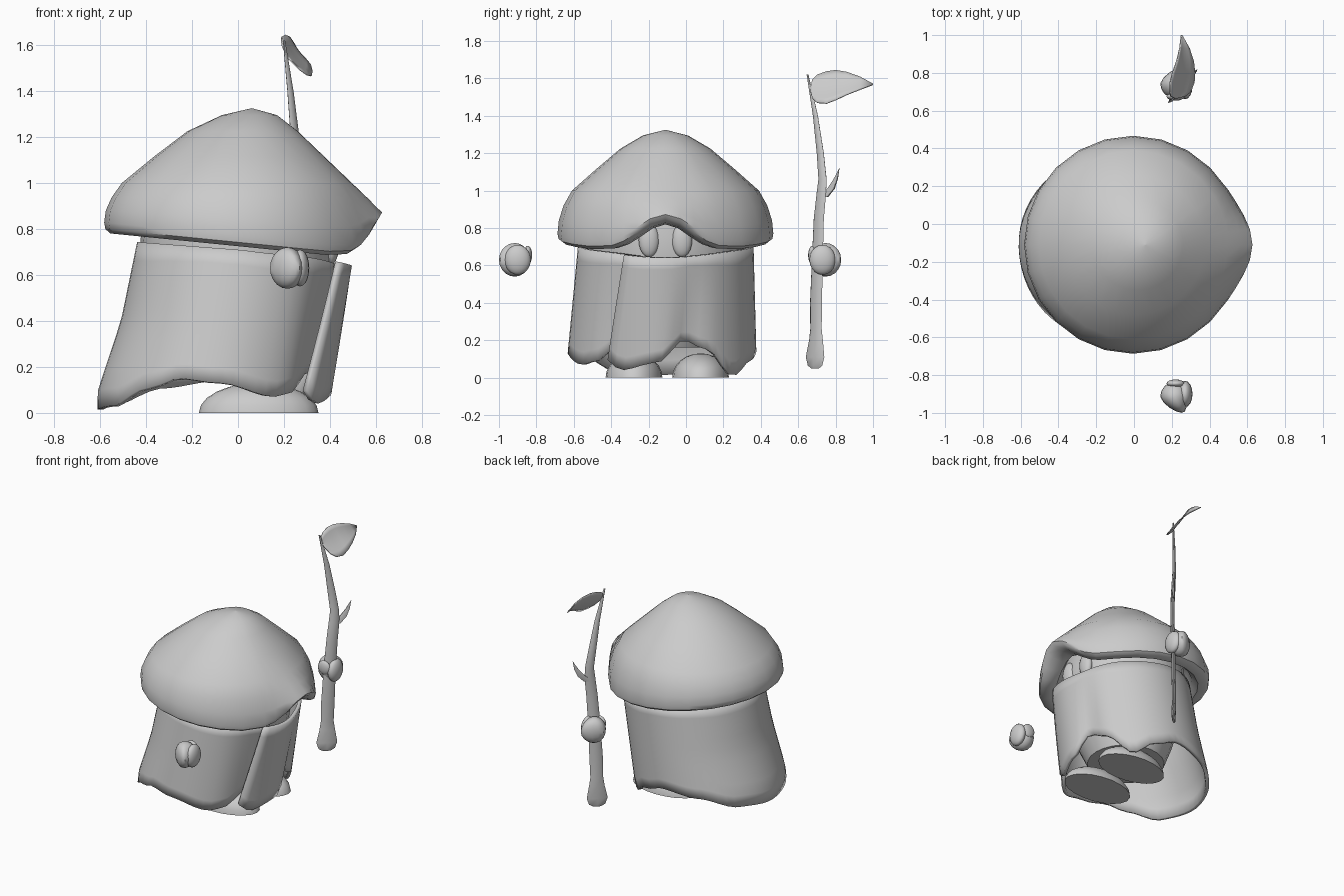
import bpy, bmesh
from math import sin, cos, radians, pi, exp
from mathutils import Vector

if "Cube" in bpy.data.objects:
    bpy.data.objects.remove(bpy.data.objects["Cube"])

CY = -0.11  # body centre line


def finish(name, bm):
    bmesh.ops.recalc_face_normals(bm, faces=bm.faces)
    me = bpy.data.meshes.new(name)
    bm.to_mesh(me)
    bm.free()
    ob = bpy.data.objects.new(name, me)
    bpy.context.collection.objects.link(ob)
    return ob


def loft(name, rings, closed=True, caps=True):
    """Skin a list of point rings."""
    bm = bmesh.new()
    vs = [[bm.verts.new(p) for p in r] for r in rings]
    n = len(rings[0])
    for a, b in zip(vs, vs[1:]):
        for i in range(n if closed else n - 1):
            j = (i + 1) % n
            bm.faces.new((a[i], a[j], b[j], b[i]))
    if caps:
        bm.faces.new(vs[0])
        bm.faces.new(vs[-1])
    bmesh.ops.remove_doubles(bm, verts=bm.verts, dist=1e-5)
    return finish(name, bm)


def interp(table, t):
    for (a, va), (b, vb) in zip(table, table[1:]):
        if t <= b:
            k = max(0, (t - a) / (b - a))
            k = k * k * (3 - 2 * k)
            return va + (vb - va) * k
    return table[-1][1]


def blob(name, loc, size):
    bpy.ops.mesh.primitive_uv_sphere_add(segments=16, ring_count=10, location=loc)
    ob = bpy.context.object
    ob.name = name
    ob.scale = size
    return ob


def oval(c, rx, ry, n=8, turn=0):
    pts = []
    for i in range(n):
        u, v = rx * cos(2 * pi * i / n), ry * sin(2 * pi * i / n)
        pts.append((c[0] + u * cos(turn) - v * sin(turn), c[1] + u * sin(turn) + v * cos(turn), c[2]))
    return pts


# Mushroom cap: radius, height, x shift, tilt, arch lift, arch bulge
cap = [(.001, 1.325, .06, 0, 0, 0), (.12, 1.295, .05, 0, 0, 0), (.24, 1.225, .02, 0, 0, 0),
       (.37, 1.115, .005, 0, 0, 0), (.50, 1.0, 0, 0, .0, 0), (.545, .92, 0, .03, .03, .025),
       (.57, .84, 0, .07, .09, .045), (.577, .77, 0, .1, .165, .055), (.572, .742, 0, .1, .17, .045),
       (.55, .725, 0, .1, .16, .025), (.50, .725, 0, .1, .145, .01), (.46, .76, 0, .1, .11, 0),
       (.43, .86, 0, .05, .04, 0), (.28, .98, 0, 0, 0, 0), (.001, 1.04, 0, 0, 0, 0)]
angles = sorted([15 * i for i in range(24)] + [7.5, 22.5, 337.5, 352.5])
rings = []
for r, z, sx, tilt, lift, bulge in cap:
    ring = []
    for deg in angles:
        a = radians(deg)
        w = exp(-(min(deg, 360 - deg) / 19) ** 2)
        rr = r + bulge * w
        x = rr * cos(a) - (.005 if r > .4 else 0)
        ring.append((sx + x, CY + rr * sin(a), z - tilt * x + lift * w))
    rings.append(ring)
loft("cap", rings)

# Cloak: one wrapped sheet with wavy hem, front edge overlapping the other end
hem = [(-40, .10), (-28, .04), (-5, .08), (12, .20), (27, .15), (48, .01), (68, .09), (90, .14),
       (120, .11), (150, .04), (180, .015), (210, .03), (235, .11), (250, .15), (270, .13),
       (300, .07), (312, .09), (325, .17), (345, .19)]
lap = [(-40, .02), (-10, .025), (20, .005), (300, 0), (335, -.025), (345, -.03)]
M, ROWS = 64, 9
rings = []
for k in range(ROWS + 1):
    t = k / ROWS
    ring = []
    for i in range(M + 1):
        s = i / M
        d0 = -38 + s * 380
        d = d0 + 11 * (1 - t) * max(0, 1 - s * 4)
        a = radians(d)
        ztop = .708 - (.068 if cos(a) > 0 else .035) * cos(a) + .012 * sin(2 * a) ** 2 * (cos(a) > 0)
        z = ztop + (interp(hem, d0) - ztop) * t
        cx = .02 - .12 * (.7 - z) / .65
        low = max(0, (.4 - z) / .35)
        r = .465 + .015 * t + interp(lap, d)
        r -= .03 * t * exp(-((d0 - 14) / 9) ** 2)
        r -= .02 * t * exp(-((d0 - 325) / 12) ** 2)
        r += (.045 * min(low, .85) - .08 * max(0, low - .9)) * max(0, -cos(a)) ** 2
        r += .04 * t * max(0, -sin(a)) ** 2 * (d0 > 90)
        ring.append((cx + r * cos(a), CY + r * sin(a) * 1.005, z))
    rings.append(ring)
cloak = loft("cloak", rings, closed=False, caps=False)
sol = cloak.modifiers.new("thickness", 'SOLIDIFY')
sol.thickness = .025
sol.offset = -1

# Body and face inside the cloak
loft("body", [oval((x, CY, z), r, r, 24) for x, z, r in
              [(-.02, .16, .26), (-.01, .3, .32), (0, .55, .40), (0, .75, .425), (0, .9, .40)]])

# Eyes and feet, one pair about the body centre
for side, s in (("left", -1), ("right", 1)):
    blob(side + "_eye", (.405, CY + s * .088, .735), (.035, .055, .09))
    cy = CY + .01 + s * .178
    loft(side + "_foot", [oval((.09, cy, .13 * sin(b)), .26 * cos(b) + 1e-4, .152 * cos(b) + 1e-4, 20)
                          for b in [radians(q) for q in (0, 15, 30, 45, 60, 75, 90)]])

# Mitten hands, mirrored about y = -0.085
for side, s in (("left", -1), ("right", 1)):
    palm = blob(side + "_hand", (.215, -.085 + s * .83, .63), (.076, .08, .09))
    for v in palm.data.vertices:  # taper toward the outside
        k = max(0, v.co.y * s)
        v.co.x = v.co.x * (1 - .3 * k) + .5 * k * k
        v.co.y *= 1.0 if v.co.y * s < 0 else 1.06
    blob(side + "_fingers", (.27, -.085 + s * .815, .63), (.04, .07, .08))
    blob(side + "_thumb", (.22, -.085 + s * .76, .655), (.048, .022, .05))

# Staff: x, y, z, half thickness, half width; flat and turned 45 degrees
staff = [(.23, .69, .05, .008, .03), (.23, .69, .065, .012, .055), (.23, .69, .11, .014, .07),
         (.23, .695, .2, .014, .052), (.23, .695, .26, .014, .043), (.235, .695, .4, .014, .045),
         (.245, .703, .65, .014, .041), (.258, .71, .85, .014, .038), (.265, .723, .98, .014, .036),
         (.265, .73, 1.06, .014, .03), (.248, .718, 1.2, .012, .026), (.228, .692, 1.4, .009, .018),
         (.2, .65, 1.62, .004, .006)]
loft("staff", [oval(p[:3], p[3], p[4], 8, -pi / 4) for p in staff])
loft("twig", [oval(p[:3], p[3], p[4], 6, -pi / 4) for p in
              [(.27, .735, .965, .01, .035), (.30, .775, 1.01, .009, .028),
               (.32, .80, 1.06, .006, .016), (.335, .82, 1.12, .001, .001)]])

# Leaf: y, lower z, upper z, x offset; leaning across x with a slight belly
leaf = [(.665, 1.535, 1.55, -.05), (.675, 1.495, 1.595, -.04), (.70, 1.472, 1.62, -.025),
        (.75, 1.468, 1.638, -.01), (.80, 1.487, 1.645, .008), (.86, 1.515, 1.635, .022),
        (.93, 1.542, 1.61, .02), (1.0, 1.568, 1.572, 0)]
rings = []
for yy, lo, hi, dx in leaf:
    ring = []
    for i in range(7):
        u = i / 6
        z = lo + (hi - lo) * u
        x = .262 + dx - .75 * (z - 1.56) - .012 * sin(pi * u) * (hi - lo) / .16
        ring.append((x, yy, z))
    rings.append(ring)
lf = loft("leaf", rings, closed=False, caps=False)
lf.modifiers.new("thickness", 'SOLIDIFY').thickness = .006

# Smooth shading with sharp creases kept
for ob in bpy.data.objects:
    ob.select_set(True)
bpy.context.view_layer.objects.active = cloak
bpy.ops.object.shade_smooth_by_angle(angle=radians(40))
